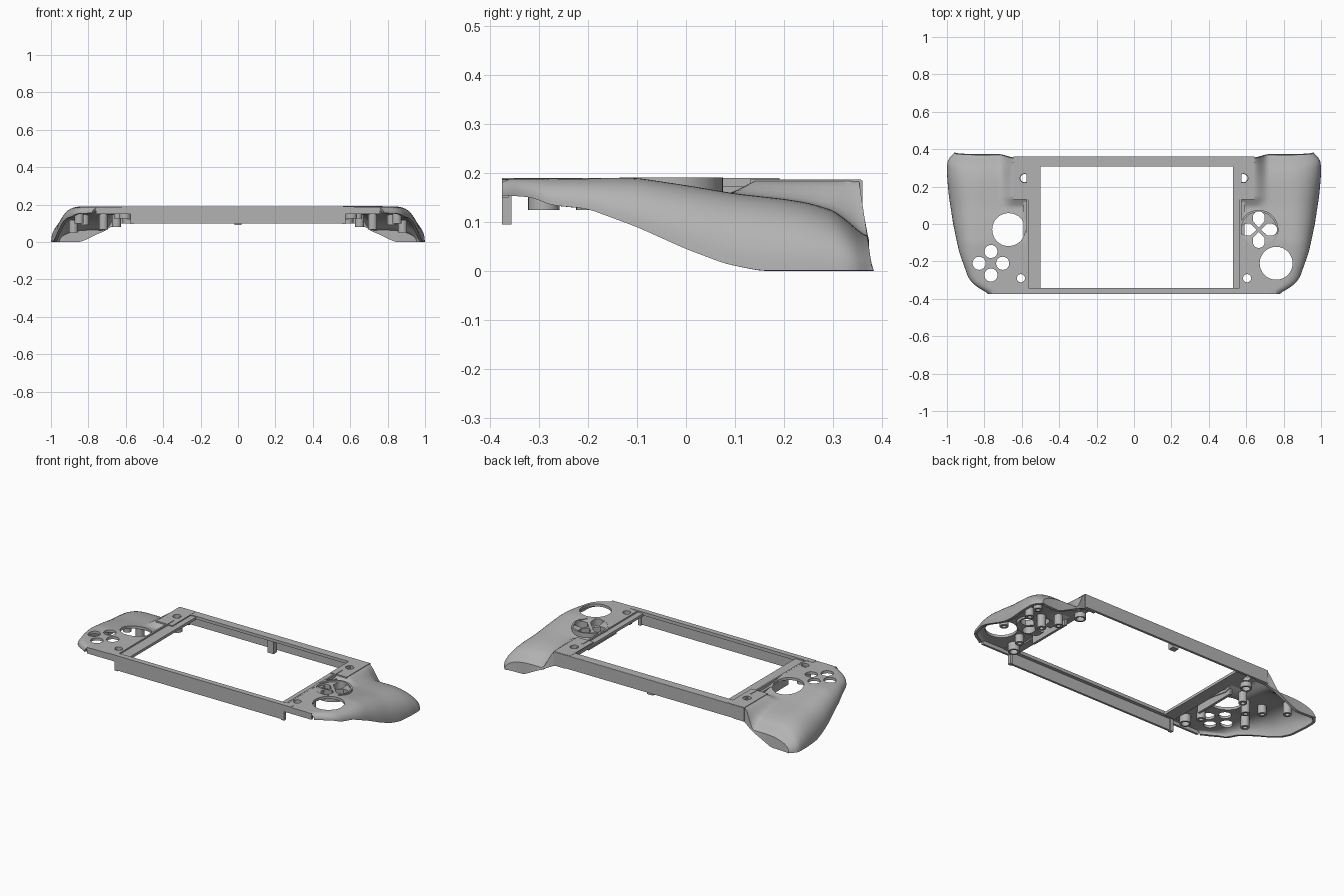
import bpy, bmesh, math
from mathutils import Vector

cube = bpy.data.objects.get("Cube")
if cube:
    bpy.data.objects.remove(cube, do_unlink=True)

grey = bpy.data.materials.new("light grey plastic")
grey.use_nodes = True
grey.diffuse_color = (0.45, 0.45, 0.45, 1)
grey.node_tree.nodes["Principled BSDF"].inputs["Base Color"].default_value = grey.diffuse_color


def make(name, bm):
    mesh = bpy.data.meshes.new(name)
    bm.to_mesh(mesh)
    bm.free()
    mesh.materials.append(grey)
    ob = bpy.data.objects.new(name, mesh)
    bpy.context.collection.objects.link(ob)
    return ob


def activate(ob):
    bpy.ops.object.select_all(action='DESELECT')
    ob.select_set(True)
    bpy.context.view_layer.objects.active = ob


def smooth(ob):
    activate(ob)
    bpy.ops.object.shade_smooth_by_angle(angle=math.radians(35))


def box(name, x, y, z):
    bm = bmesh.new()
    bmesh.ops.create_cube(bm, size=1)
    for v in bm.verts:
        v.co = [r[0] + (r[1] - r[0]) * (c + 0.5) for r, c in zip((x, y, z), v.co)]
    return make(name, bm)


def circle(cx, cy, r, n=32):
    return [(cx + r * math.cos(math.tau * i / n), cy + r * math.sin(math.tau * i / n)) for i in range(n)]


def prism(bm, points, z0, z1):
    face = bm.faces.new([bm.verts.new((x, y, z0)) for x, y in points])
    res = bmesh.ops.extrude_face_region(bm, geom=[face])
    for v in res["geom"]:
        if isinstance(v, bmesh.types.BMVert):
            v.co.z = z1
    bmesh.ops.recalc_face_normals(bm, faces=bm.faces)


def prisms(name, outlines, z0, z1):
    bm = bmesh.new()
    for pts in outlines:
        prism(bm, pts, z0, z1)
    return make(name, bm)


def cut(ob, outlines, z0, z1):
    cutter = prisms("cutter", outlines, z0, z1)
    cutter.hide_render = True
    activate(ob)
    mod = ob.modifiers.new("holes", 'BOOLEAN')
    mod.operation, mod.solver, mod.object = 'DIFFERENCE', 'EXACT', cutter
    bpy.ops.object.modifier_apply(modifier=mod.name)
    bpy.data.objects.remove(cutter, do_unlink=True)


def lerp(table, y):
    if y <= table[0][0]:
        return table[0][1]
    for (a, va), (b, vb) in zip(table, table[1:]):
        if y <= b:
            return va + (vb - va) * (y - a) / (b - a)
    return table[-1][1]


def soft(table, y, w=0.015):
    return sum(lerp(table, y + d * w) for d in (-1, -0.5, 0, 0.5, 1)) / 5


# Grip profiles along the depth: outer edge, top height, lower rim height, shoulder width
OUTER = [(-.375, .77), (-.36, .8), (-.33, .85), (-.29, .885), (-.15, .935), (0, .967),
         (.15, .99), (.25, .999), (.33, .999), (.36, .985), (.38, .955)]
TOP = [(-.375, .188), (-.1, .19), (0, .175), (.1, .158), (.2, .147), (.25, .139),
       (.3, .124), (.34, .1), (.375, .07)]
RIM = [(-.375, .155), (-.31, .15), (-.28, .135), (-.2, .127), (-.1, .09), (0, .045),
       (.08, .015), (.15, .001), (.38, .001)]
SHOULDER = [(-.375, .06), (-.25, .08), (0, .13), (.3, .18)]
INNER = 0.57


def section(y):
    xo, zt, zb, rx = (soft(t, y) for t in (OUTER, TOP, RIM, SHOULDER))
    pts = []
    for i in range(17):
        x = INNER + (xo - rx - INNER) * i / 16
        f = min(1, max(0, (0.72 - x) / 0.08))
        lift = f * f * (3 - 2 * f) * min(1, max(0, (y - 0.09) / 0.05))
        pts.append(Vector((x, y, zt + max(0, 0.185 - zt) * lift)))
    for i in range(1, 15):
        a = math.pi / 2 * i / 14
        pts.append(Vector((xo - rx + rx * math.sin(a) ** 0.9, y, zb + (zt - zb) * math.cos(a) ** 0.9)))
    for p in pts:
        p.y -= p.z * 0.15 * max(0, (y - 0.3) / 0.08)
    return pts


def grip(name, s):
    rows = [section(-0.375 + 0.755 * j / 60) for j in range(61)]
    # Short rear wall whose lower edge falls towards the outside
    rows.append([Vector((p.x, p.y + 0.004,
                         min(p.z, max(0.001, 0.1 - 0.1 * max(0, p.x - 0.64) / 0.2)))) for p in rows[-1]])
    bm = bmesh.new()
    grid = [[bm.verts.new((s * p.x, p.y, p.z)) for p in row] for row in rows]
    for r0, r1 in zip(grid, grid[1:]):
        for i in range(len(r0) - 1):
            quad = [r0[i], r0[i + 1], r1[i + 1], r1[i]]
            bm.faces.new(quad if s > 0 else quad[::-1])
    bmesh.ops.dissolve_degenerate(bm, dist=0.0003, edges=bm.edges)
    ob = make(name, bm)
    activate(ob)
    mod = ob.modifiers.new("shell", 'SOLIDIFY')
    mod.thickness, mod.offset = 0.016, -1
    bpy.ops.object.modifier_apply(modifier=mod.name)
    for v in ob.data.vertices:
        v.co.z = max(0, v.co.z)
    return ob


def petal(cx, cy, turn):
    pts = [(0.012, 0), (0.045, -0.032)]
    pts += [(0.066 + 0.032 * math.cos(a), 0.032 * math.sin(a))
            for a in (math.pi * (i / 10 - 0.5) for i in range(11))]
    pts.append((0.045, 0.032))
    c, s = math.cos(turn), math.sin(turn)
    return [(cx + x * c - y * s, cy + x * s + y * c) for x, y in pts]


quarter = [math.pi / 2 * i for i in range(4)]
petals = [petal(0.667, -0.03, a) for a in quarter]
buttons = [circle(-0.765 + 0.063 * math.cos(a), -0.21 + 0.063 * math.sin(a), 0.035) for a in quarter]

# Grips with stick, button and screw holes
left_grip = grip("left_grip", 1)
cut(left_grip, petals + [circle(0.76, -0.21, 0.088, 48), circle(0.605, -0.29, 0.022), circle(0.585, 0.245, 0.024)], 0.05, 0.3)
smooth(left_grip)
right_grip = grip("right_grip", -1)
cut(right_grip, buttons + [circle(-0.67, -0.03, 0.088, 48), circle(-0.605, -0.29, 0.022), circle(-0.585, 0.245, 0.024)], 0.05, 0.3)
smooth(right_grip)

# Raised dished pad ring
pad = prisms("direction_pad_ring", [circle(0.667, -0.03, 0.105, 48)], 0.15, 0.191)
cut(pad, [circle(0.667, -0.03, 0.094, 48)], 0.181, 0.3)
cut(pad, petals, 0.05, 0.3)
smooth(pad)

# Screen frame
box("front_bar", (-0.62, 0.62), (-0.375, -0.342), (0.17, 0.19))
box("back_bar", (-0.645, 0.645), (0.308, 0.358), (0.168, 0.186))
box("front_wall", (-0.57, 0.57), (-0.375, -0.362), (0.1, 0.189))
box("back_wall", (-0.645, 0.645), (0.346, 0.36), (0.105, 0.185))
box("left_screen_strip", (0.53, 0.575), (-0.345, 0.31), (0.165, 0.181))
box("right_screen_strip", (-0.575, -0.5), (-0.345, 0.31), (0.165, 0.181))
box("back_tab", (-0.02, 0.02), (0.315, 0.35), (0.09, 0.17))

for side, s in (("left", 1), ("right", -1)):
    def span(a, b):
        return tuple(sorted((s * a, s * b)))
    block = box(side + "_corner_block", span(0.535, 0.645), (0.13, 0.356), (0.165, 0.187))
    cut(block, [circle(s * 0.585, 0.245, 0.024)], 0.05, 0.3)
    # Thin ridge beside the screen and short lip at the front
    box(side + "_screen_ridge", span(0.565, 0.575), (-0.345, 0.19), (0.17, 0.19))
    box(side + "_front_lip", span(0.57, 0.76), (-0.375, -0.362), (0.15, 0.187))
    box(side + "_front_foot", span(0.555, 0.575), (-0.375, -0.355), (0.095, 0.17))
    # Hollow screw posts and locating pegs below the shell
    posts = [(0.605, -0.29, 0.125), (0.585, 0.245, 0.1), (0.72, 0.08, 0.066), (0.65, 0.14, 0.08),
             (0.85, -0.08, 0.1), (0.64, -0.2, 0.125), (0.88, 0.24, 0.05), (0.82, 0.1, 0.09)]
    for i, (x, y, low) in enumerate(posts):
        high = min(lerp(TOP, y), 0.182) - 0.01 if x < 0.84 else lerp(TOP, y) - 0.022
        post = prisms(f"{side}_screw_post_{i + 1}", [circle(s * x, y, 0.032 if i < 2 else 0.024, 20)], low, high)
        cut(post, [circle(s * x, y, 0.022 if i < 2 else 0.012, 20)], 0.01, 0.3 if i < 2 else high - 0.015)
        smooth(post)
    box(side + "_inner_rail", span(0.575, 0.59), (-0.15, 0.12), (0.12, 0.172))
